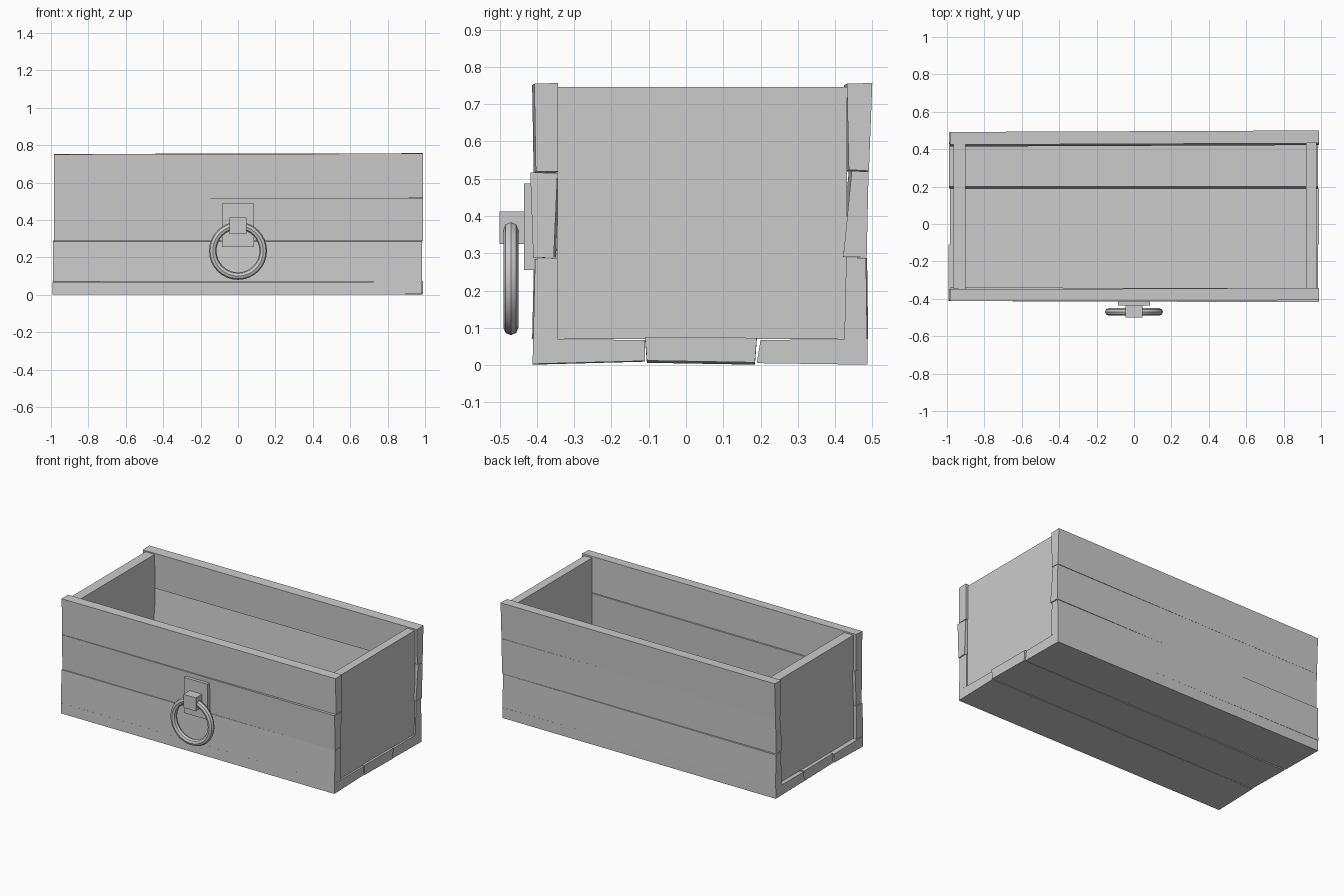
import bpy, bmesh, math

cube = bpy.data.objects.get("Cube")
if cube:
    bpy.data.objects.remove(cube, do_unlink=True)

GREY = (0.6, 0.6, 0.6, 1.0)
grey = bpy.data.materials.new("plain_grey")
grey.use_nodes = True
grey.diffuse_color = GREY
grey.node_tree.nodes["Principled BSDF"].inputs["Base Color"].default_value = GREY


def finish(name, bm):
    bmesh.ops.recalc_face_normals(bm, faces=bm.faces)
    mesh = bpy.data.meshes.new(name)
    bm.to_mesh(mesh)
    bm.free()
    mesh.materials.append(grey)
    obj = bpy.data.objects.new(name, mesh)
    bpy.context.collection.objects.link(obj)
    return obj


def plank(name, section, left_end, right_end, shift=(0, 0)):
    """Loft a (y, z) section along x; shift skews the far end for a hewn look."""
    bm = bmesh.new()
    near = [bm.verts.new((right_end, y, z)) for y, z in section]
    far = [bm.verts.new((left_end, y + shift[0], z + shift[1])) for y, z in section]
    bm.faces.new(near)
    bm.faces.new(far[::-1])
    for i in range(len(near)):
        j = (i + 1) % len(near)
        bm.faces.new((near[i], far[i], far[j], near[j]))
    return finish(name, bm)


def box(name, low, high):
    section = [(low[1], low[2]), (high[1], low[2]), (high[1], high[2]), (low[1], high[2])]
    return plank(name, section, low[0], high[0])


# Front boards, each leaning slightly differently
plank("front_board_lower", [(-.41, .07), (-.345, .07), (-.345, .287), (-.405, .285)], -.99, .985, (-.003, 0))
plank("front_board_middle", [(-.41, .287), (-.355, .289), (-.345, .515), (-.418, .517)], -.985, .99, (.006, 0))
plank("front_board_upper", [(-.403, .519), (-.343, .52), (-.343, .757), (-.407, .755)], -.985, .99, (-.006, -.004))

# Back boards
plank("back_board_lower", [(.425, .07), (.486, .07), (.483, .287), (.43, .289)], -.99, .985, (.003, 0))
plank("back_board_middle", [(.422, .29), (.485, .289), (.49, .519), (.445, .521)], -.985, .99, (-.008, 0))
plank("back_board_upper", [(.437, .524), (.491, .521), (.5, .757), (.432, .755)], -.985, .99, (-.008, -.004))

# Floor boards
plank("floor_board_front", [(-.412, .003), (-.11, .011), (-.11, .067), (-.41, .07)], -.992, .985, (0, -.002))
plank("floor_board_middle", [(-.105, .012), (.185, .007), (.19, .073), (-.11, .075)], -.985, .99, (0, -.006))
plank("floor_board_back", [(.19, .005), (.487, .001), (.487, .07), (.2, .067)], -.99, .985)

# End panels, set in from the board ends
box("left_end_panel", (.92, -.345, .07), (.975, .432, .746))
box("right_end_panel", (-.965, -.348, .07), (-.9, .43, .744))

# Pull ring on its plate and block
box("handle_plate", (-.085, -.435, .255), (.085, -.4, .487))
box("handle_block", (-.045, -.5, .325), (.045, -.43, .412))
bpy.ops.mesh.primitive_torus_add(
    major_radius=.135, minor_radius=.02, major_segments=32, minor_segments=8,
    location=(0, -.47, .235), rotation=(math.pi / 2, 0, 0))
ring = bpy.context.object
ring.name = "handle_ring"
ring.data.materials.append(grey)
bpy.ops.object.shade_smooth_by_angle(angle=math.radians(40))
